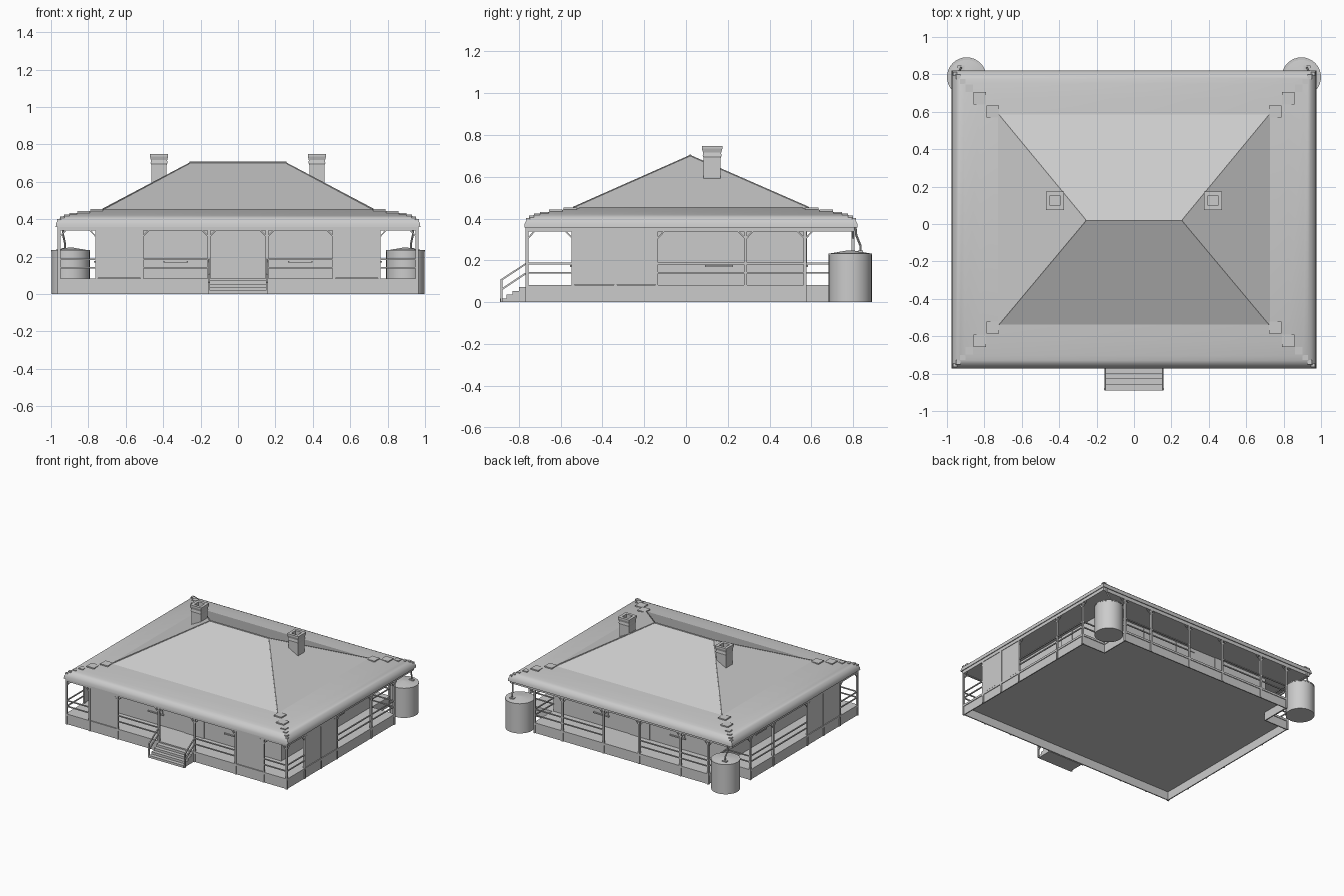
import bpy, bmesh, math
from mathutils import Vector, Matrix

if "Cube" in bpy.data.objects:
    bpy.data.objects.remove(bpy.data.objects["Cube"])

mat = bpy.data.materials.new("light_grey")
mat.diffuse_color = (0.6, 0.6, 0.6, 1)
mat.use_nodes = True
mat.node_tree.nodes["Principled BSDF"].inputs["Base Color"].default_value = mat.diffuse_color


def finish(name, bm, smooth=False):
    bmesh.ops.recalc_face_normals(bm, faces=bm.faces)
    me = bpy.data.meshes.new(name)
    bm.to_mesh(me)
    bm.free()
    ob = bpy.data.objects.new(name, me)
    bpy.context.collection.objects.link(ob)
    me.materials.append(mat)
    if smooth:
        bpy.ops.object.select_all(action='DESELECT')
        ob.select_set(True)
        bpy.context.view_layer.objects.active = ob
        bpy.ops.object.shade_smooth_by_angle(angle=math.radians(35))
    return ob


def box(bm, x0, x1, y0, y1, z0, z1):
    m = Matrix.Translation(((x0+x1)/2, (y0+y1)/2, (z0+z1)/2)) @ Matrix.Diagonal((x1-x0, y1-y0, z1-z0, 1))
    bmesh.ops.create_cube(bm, size=1, matrix=m)


def bar(bm, p, q, w, sides=4):
    p, q = Vector(p), Vector(q)
    d = q - p
    m = Matrix.Translation((p+q)/2) @ d.to_track_quat('Z', 'Y').to_matrix().to_4x4()
    r = w / 2 * (math.sqrt(2) if sides == 4 else 1)
    if sides == 4:
        m = m @ Matrix.Rotation(math.pi/4, 4, 'Z')
    bmesh.ops.create_cone(bm, cap_ends=True, segments=sides, radius1=r, radius2=r, depth=d.length, matrix=m)


def sweep(bm, rings, closed=False):
    """Join matching loops of points with quads."""
    rings = [[bm.verts.new(p) for p in ring] for ring in rings]
    n = len(rings[0])
    for a, b in zip(rings, rings[1:] + (rings[:1] if closed else [])):
        for k in range(n):
            m = (k+1) % n
            bm.faces.new((a[k], a[m], b[m], b[k]))
    return rings


new = bmesh.new
HX, Y0, Y1 = 0.957, -0.76, 0.80      # verandah edge lines
WX, WY0, WY1 = 0.755, -0.54, 0.57    # house walls
YC = 0.024                           # roof centre
SQ = ((-1, -1), (1, -1), (1, 1), (-1, 1))


def outline(o, z):
    half = [(HX+o, Y0-o, z), (HX+o, WY1+o, z), (WX+o, WY1+o, z), (WX+o, Y1+o, z)]
    return half + [(-x, y, z) for x, y, z in reversed(half)]


# hollow skirt under the deck, notched at the back corners for the tanks
bm = new()
sweep(bm, [outline(0.001, 0), outline(0.001, 0.068), outline(-0.007, 0.068), outline(-0.007, 0)], True)
finish("base_skirt", bm)
bm = new()
r = sweep(bm, [outline(0.006, 0.066), outline(0.006, 0.082)])
for ring in r:
    bm.faces.new(ring)
finish("deck", bm)

# house walls
bm = new(); box(bm, -WX, WX, WY0, WY1, 0.08, 0.345); finish("house_walls", bm)

# flat verandah ceiling
bm = new(); box(bm, -HX, HX, Y0, Y1, 0.342, 0.348); finish("verandah_ceiling", bm)

# doors and windows as thin plates with frames and sills
bm = new()
for yw, s in ((WY0, -1), (WY1, 1)):
    def plate(x0, x1, z0, z1, t):
        a, b = sorted((yw, yw + s*t))
        box(bm, x0, x1, a, b, z0, z1)
    plate(-0.085, 0.085, 0.082, 0.305, 0.006)
    plate(-0.085, 0.085, 0.311, 0.337, 0.006)
    for c in (-0.3325, 0.3325):
        plate(c-0.0575, c+0.0575, 0.175, 0.34, 0.006)
        plate(c-0.003, c+0.003, 0.18, 0.34, 0.009)
        plate(c-0.066, c+0.066, 0.168, 0.177, 0.014)
for s in (-1, 1):
    for t, y0, y1, z0, z1 in ((0.006, 0.1, 0.215, 0.175, 0.34), (0.014, 0.09, 0.225, 0.168, 0.177)):
        a, b = sorted((s*WX, s*(WX+t)))
        box(bm, a, b, y0, y1, z0, z1)
finish("doors_and_windows", bm)

# verandah posts with diagonal brackets
bm, br = new(), new()
W = 0.014
xs = [0.155, 0.513, 0.755, HX]
xs = [-x for x in reversed(xs)] + xs
ys = [Y0, -0.54, -0.338, -0.14, 0.285, WY1]
for y, row in ((Y0, xs), (Y1, xs[1:-1])):
    for x in row:
        box(bm, x-W/2, x+W/2, y-W/2, y+W/2, 0, 0.345)
        for d in (-1, 1):
            if abs(x + d*0.04) < HX:
                bar(br, (x, y, 0.302), (x+d*0.036, y, 0.34), 0.007)
for s in (-1, 1):
    for y in ys:
        if y > Y0:
            box(bm, s*HX-W/2, s*HX+W/2, y-W/2, y+W/2, 0, 0.345)
        for d in (-1, 1):
            if y + d*0.04 > Y0 and abs(y + 0.338) > 0.01:
                bar(br, (s*HX, y, 0.302), (s*HX, y+d*0.036, 0.34), 0.007)
finish("verandah_posts", bm)
finish("post_brackets", br)

# beam around the verandah
bm = new()
for y in (Y0, Y1):
    box(bm, -HX-W/2, HX+W/2, y-W/2, y+W/2, 0.338, 0.366)
for s in (-1, 1):
    box(bm, s*HX-W/2, s*HX+W/2, Y0, Y1, 0.338, 0.366)
finish("verandah_beam", bm)

# railings, two bars each, skipping the steps and the screens
bm = new()
runs = []
for s in (-1, 1):
    runs += [((s*0.155, Y0), (s*0.513, Y0)), ((s*0.755, Y0), (s*HX, Y0)),
             ((s*HX, Y0), (s*HX, -0.54)), ((s*HX, -0.14), (s*HX, WY1)),
             ((s*HX, WY1), (s*WX, WY1)), ((s*WX, WY1), (s*WX, Y1)),
             ((s*WX, Y1), (s*0.155, Y1))]
for a, b in runs:
    for z in (0.14, 0.185):
        bar(bm, (*a, z), (*b, z), 0.008)
finish("railings", bm)

# verandah screens between posts
bm = new()
for s in (-1, 1):
    a, b = sorted((s*0.52, s*0.748))
    box(bm, a, b, Y0-0.003, Y0+0.003, 0.085, 0.34)
    for y0, y1 in ((-0.533, -0.345), (-0.331, -0.147)):
        box(bm, s*HX-0.003, s*HX+0.003, y0, y1, 0.085, 0.34)
finish("verandah_screens", bm)

# front steps with sloping handrails
bm = new()
for i in range(4):
    box(bm, -0.15, 0.15, -0.89+0.03*i, -0.765, 0, 0.018*(i+1))
finish("front_steps", bm)
bm = new()
for s in (-1, 1):
    x = s*0.155
    bar(bm, (x, -0.882, 0), (x, -0.882, 0.108), 0.01)
    for za, zb in ((0.104, 0.188), (0.058, 0.142)):
        bar(bm, (x, -0.887, za), (x, Y0, zb), 0.008)
finish("step_handrails", bm)

# bullnose verandah roof: curved profile swept round a rectangle
top = [(-0.015, 0.452), (0.10, 0.438), (0.18, 0.424), (0.205, 0.417), (0.225, 0.407),
       (0.24, 0.393), (0.248, 0.377), (0.25, 0.358)]
prof = top + [(d-0.006, z-0.006 if d < 0.24 else z) for d, z in reversed(top)]
bm = new()
sweep(bm, [[(a*(0.725+d), YC+b*(0.5475+d), z) for a, b in SQ] for d, z in prof], True)
finish("verandah_roof", bm, True)

# main hip roof
bm = new()
hi = [bm.verts.new(p) for p in ((-0.727, -0.538, 0.452), (0.727, -0.538, 0.452),
                                (0.727, 0.585, 0.452), (-0.727, 0.585, 0.452))]
l, r = bm.verts.new((-0.255, 0.02, 0.702)), bm.verts.new((0.255, 0.02, 0.702))
for f in ((hi[0], hi[1], r, l), (hi[1], hi[2], r), (hi[2], hi[3], l, r), (hi[3], hi[0], l)):
    bm.faces.new(f)
finish("main_roof", bm)

# ridge and hip caps, plus flat overlapping caps on the verandah hips
bm = new()
bar(bm, (-0.258, 0.02, 0.701), (0.258, 0.02, 0.701), 0.012, 6)
for s in (-1, 1):
    for y in (-0.538, 0.585):
        bar(bm, (s*0.255, 0.02, 0.700), (s*0.722, y, 0.453), 0.009, 6)
        t = 1 if y > 0 else -1
        for d, h, z in ((0.03, 0.033, 0.449), (0.10, 0.033, 0.439), (0.155, 0.02, 0.428),
                        (0.19, 0.014, 0.420), (0.215, 0.012, 0.411), (0.232, 0.010, 0.398)):
            x, yy = s*(0.725+d), YC+t*(0.5475+d)
            box(bm, x-h, x+h, yy-h, yy+h, z-0.005, z+0.004)
finish("roof_caps", bm)

# chimneys with flared, hollow tops
bm = new()
for s in (-1, 1):
    rings = sweep(bm, [[(s*0.422+a*h, 0.125+b*h, z) for a, b in SQ] for h, z in (
        (0.041, 0.59), (0.041, 0.69), (0.045, 0.70), (0.043, 0.715), (0.049, 0.735),
        (0.049, 0.748), (0.027, 0.748), (0.027, 0.71))])
    bm.faces.new(rings[0])
    bm.faces.new(rings[-1])
finish("chimneys", bm)

# water tanks with shallow cone lids, and downpipes from the gutter
bm, pipe = new(), new()
for s in (-1, 1):
    c = (s*0.895, 0.786)
    for r1, r2, z0, z1 in ((0.103, 0.103, 0, 0.23), (0.105, 0.105, 0.226, 0.234), (0.103, 0.012, 0.232, 0.248)):
        bmesh.ops.create_cone(bm, cap_ends=True, segments=32, radius1=r1, radius2=r2, depth=z1-z0,
                              matrix=Matrix.Translation((*c, (z0+z1)/2)))
    pts = [(s*0.938, 0.81, 0.37), (s*0.936, 0.815, 0.32), (s*0.925, 0.835, 0.27), (s*0.925, 0.835, 0.235)]
    for a, b in zip(pts, pts[1:]):
        bar(pipe, a, b, 0.011, 8)
    box(pipe, s*0.925-0.018, s*0.925+0.018, 0.822, 0.848, 0.234, 0.246)
finish("water_tanks", bm, True)
finish("downpipes", pipe)
